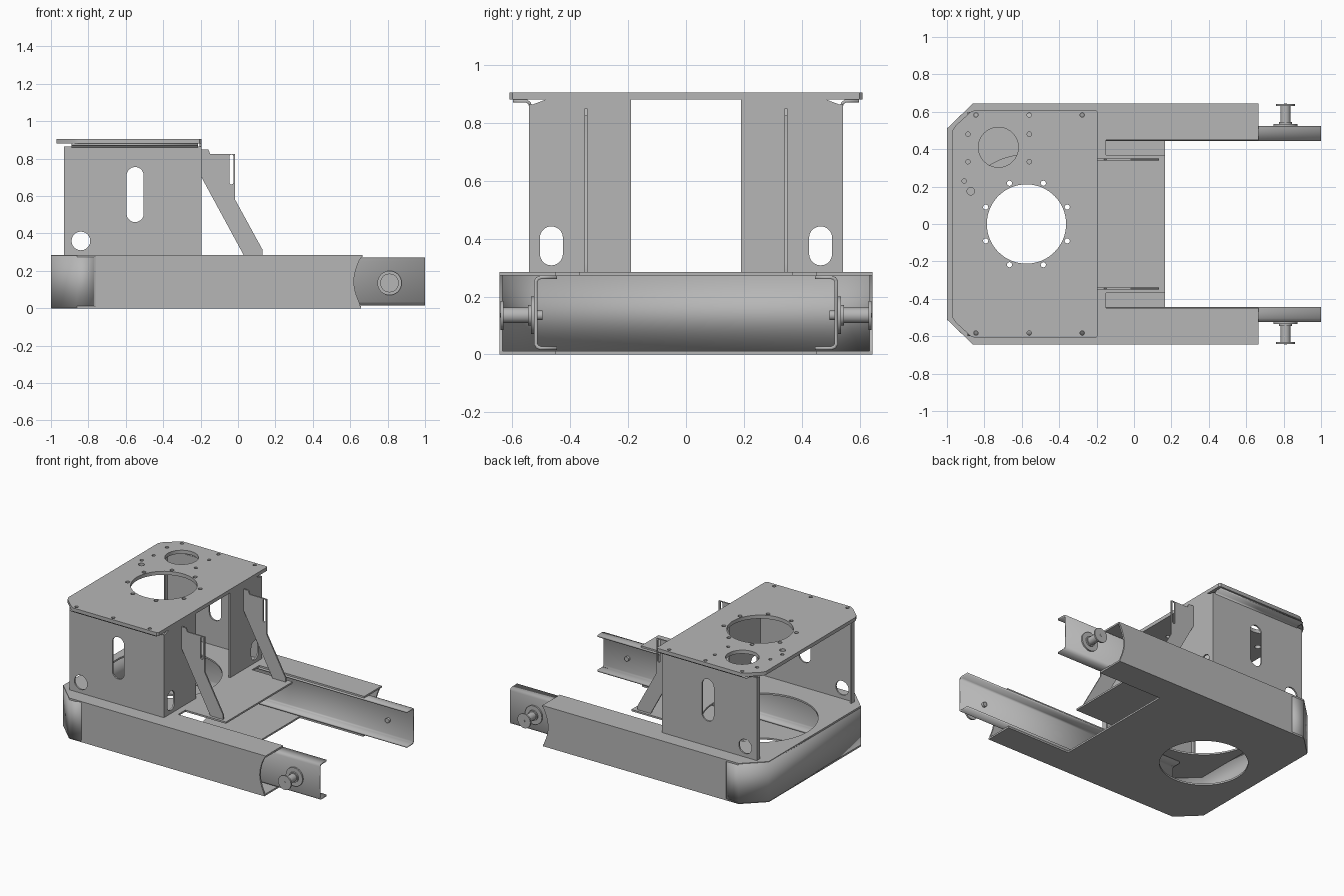
import bpy, bmesh, math
from mathutils import Vector

cube = bpy.data.objects.get("Cube")
if cube:
    bpy.data.objects.remove(cube)

GREY = (0.47, 0.47, 0.47, 1)
steel = bpy.data.materials.new("grey_steel")
steel.use_nodes = True
steel.diffuse_color = GREY
steel.node_tree.nodes["Principled BSDF"].inputs["Base Color"].default_value = GREY
parts = []


def add(name, mesh):
    obj = bpy.data.objects.new(name, mesh)
    bpy.context.scene.collection.objects.link(obj)
    mesh.materials.clear()
    mesh.materials.append(steel)
    parts.append(obj)
    return obj


def circle(x, y, r, n=24):
    return [(x + r * math.cos(i * math.tau / n), y + r * math.sin(i * math.tau / n)) for i in range(n)]


def slot(x, y, width, height, n=10):
    """Upright slot with round ends."""
    r, h = width / 2, height / 2 - width / 2
    ends = []
    for start, cy in ((0, y + h), (math.pi, y - h)):
        for i in range(n + 1):
            a = start + math.pi * i / n
            ends.append((x + r * math.cos(a), cy + r * math.sin(a)))
    return ends


def mirrored(half):
    return half + [(x, -y) for x, y in reversed(half)]


# Maps sheet coordinates (u, v) and depth w to each drawing plane
PLANES = {
    "xy": lambda u, v, w: (u, v, w),
    "xz": lambda u, v, w: (u, w, v),
    "yz": lambda u, v, w: (w, u, v),
}


def sheet(name, plane, outline, low, high, holes=()):
    """Flat sheet with cut-outs, filling low..high along the plane normal."""
    curve = bpy.data.curves.new(name, "CURVE")
    curve.dimensions = "2D"
    curve.fill_mode = "BOTH"
    curve.extrude = abs(high - low) / 2
    for loop in [outline, *holes]:
        spline = curve.splines.new("POLY")
        spline.points.add(len(loop) - 1)
        for p, (u, v) in zip(spline.points, loop):
            p.co = (u, v, 0, 1)
        spline.use_cyclic_u = True
    temp = bpy.data.objects.new(name, curve)
    mesh = bpy.data.meshes.new_from_object(temp)
    bpy.data.objects.remove(temp)
    bpy.data.curves.remove(curve)
    mesh.name = name
    mid = (low + high) / 2
    for v in mesh.vertices:
        v.co = PLANES[plane](v.co.x, v.co.y, v.co.z + mid)
    bm = bmesh.new()
    bm.from_mesh(mesh)
    bmesh.ops.remove_doubles(bm, verts=bm.verts, dist=0.0001)
    bmesh.ops.recalc_face_normals(bm, faces=bm.faces)
    bm.to_mesh(mesh)
    bm.free()
    return add(name, mesh)


def bent_strip(name, plane, path, low, high, thick):
    """Sheet folded along a path and swept from low to high."""
    bm = bmesh.new()
    rows = [[bm.verts.new(PLANES[plane](u, v, w)) for u, v in path] for w in (low, high)]
    for i in range(len(path) - 1):
        bm.faces.new((rows[0][i], rows[0][i + 1], rows[1][i + 1], rows[1][i]))
    mesh = bpy.data.meshes.new(name)
    bm.to_mesh(mesh)
    bm.free()
    obj = add(name, mesh)
    mod = obj.modifiers.new("thickness", "SOLIDIFY")
    mod.thickness = thick
    mod.offset = 0
    mod.use_even_offset = True
    return obj


def box(u0, u1, v0, v1):
    return [(u0, v0), (u1, v0), (u1, v1), (u0, v1)]


DECK = 0.285
CX = -0.575

# Base: deck with two slots, floor, wrapped rear wall
deck = mirrored([(-1, .51), (-.86, .645), (.665, .645), (.665, .45),
                 (-.15, .45), (-.15, .37), (.165, .37)])
sheet("base_deck", "xy", deck, DECK - .012, DECK, [circle(CX, 0, .37, 64)])
floor = mirrored([(-1, .51), (-.86, .645), (.657, .645), (.657, .45), (.165, .45)])
sheet("base_floor", "xy", floor, 0, .012, [circle(CX, 0, .28, 64)])
bent_strip("base_rear_wall", "xy", mirrored([(-.767, .639), (-.858, .639), (-.994, .508)][::1]),
           .004, DECK - .004, .012)

# Concave end of each side wall
wall = [(-.762, .004), (.655, .004)]
wall += [(.66 - .04 * math.sin(math.pi * i / 12), .004 + .277 * i / 12) for i in range(1, 12)]
wall += [(.665, .281), (-.762, .281)]

# Section of the open rail, with rounded folds
rail = [(.445, .022), (.503, .022), (.513, .026), (.519, .036),
        (.519, .252), (.513, .262), (.503, .266), (.445, .266)]

# Gusset profile
gusset = [(-.195, .85), (-.16, .85), (-.148, .825), (-.015, .825), (-.015, .58),
          (.13, .315), (.13, DECK), (.03, DECK), (-.195, .70)]

# Pin pieces: name, radius, start and end along y
pin = [("pin_washer", .065, .524, .535), ("pin_collar", .035, .534, .545),
       ("pin_shaft", .027, .54, .632), ("pin_head", .05, .63, .641),
       ("pin_nut", .016, .496, .52)]

for side, s in (("left", -1), ("right", 1)):
    flip = lambda pts: [(s * u, v) for u, v in pts]
    sheet(f"base_side_wall_{side}", "xz", wall, s * .633, s * .645)
    bent_strip(f"rail_{side}", "yz", flip(rail), -.75, 1, .012)
    for name, r, a, b in pin:
        sheet(f"{name}_{side}", "xz", circle(.81, .135, r, 32), s * a, s * b)
    sheet(f"pin_center_{side}", "xz", circle(.81, .135, .008, 12), s * .64, s * .643)

    # Tower: side panel, slotted front flange, narrow rear lip, top flange
    sheet(f"tower_panel_{side}", "xz", box(-.93, -.195, DECK, .865), s * .532, s * .543,
          [slot(-.55, .608, .092, .295), circle(-.84, .36, .05)])
    flange = [(.19, DECK), (.538, DECK), (.538, .86), (.48, .882), (.19, .882)]
    sheet(f"tower_front_flange_{side}", "yz", flip(flange), -.206, -.195,
          [slot(s * .465, .375, .08, .135)])
    sheet(f"tower_rear_lip_{side}", "yz", flip(box(.505, .54, DECK, .862)), -.93, -.919)
    bent_strip(f"tower_top_flange_{side}", "yz",
               flip([(.537, .858), (.541, .868), (.55, .875), (.598, .875)]), -.89, -.215, .01)
    sheet(f"gusset_{side}", "xz", gusset, s * .34, s * .35, [slot(-.035, .742, .02, .16)])

# Cover plate with large opening, cable hole and bolt holes
cover = mirrored([(-.97, .5), (-.955, .525), (-.875, .598), (-.85, .61), (-.205, .61), (-.195, .6)])
holes = [circle(CX, 0, .212, 64), circle(-.725, .41, .107, 40), circle(-.873, .175, .02, 16)]
for k in range(8):
    a = math.tau * (k + .5) / 8
    holes.append(circle(CX + .236 * math.cos(a), .236 * math.sin(a), .014, 12))
bolts = [(x, s * .583) for x in (-.845, -.56, -.277) for s in (1, -1)]
bolts += [(x, y) for x in (-.888, -.56) for y in (.48, .333)] + [(-.908, .23)]
holes += [circle(x, y, .012, 12) for x, y in bolts]
sheet("cover_plate", "xy", cover, .88, .905, holes)

# Smooth round parts, keep folds sharp
bpy.ops.object.select_all(action="DESELECT")
for obj in parts:
    obj.select_set(True)
bpy.context.view_layer.objects.active = parts[0]
bpy.ops.object.shade_smooth_by_angle(angle=math.radians(30))
